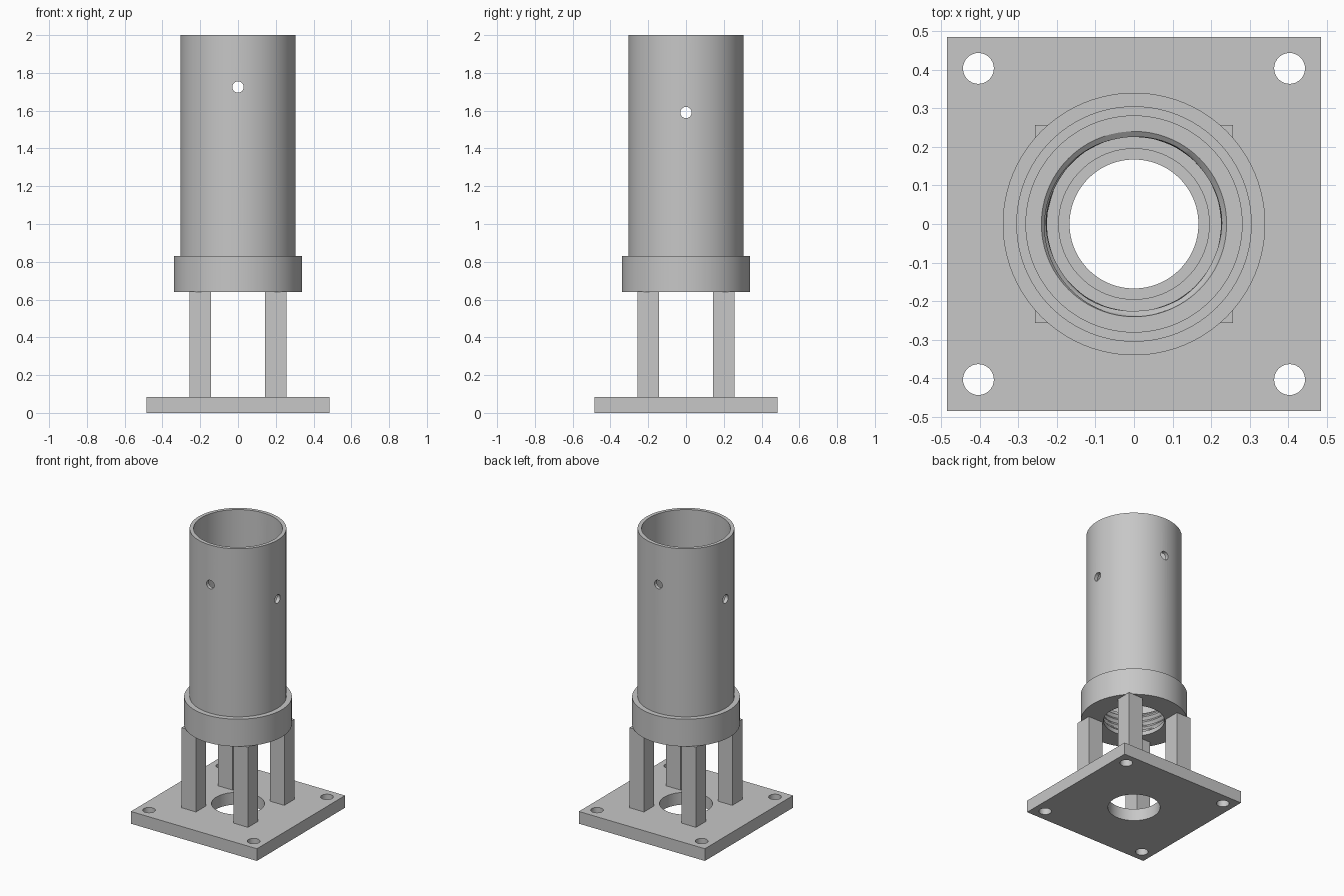
import bpy, bmesh
from math import sin, cos, pi, radians

if "Cube" in bpy.data.objects:
    bpy.data.objects.remove(bpy.data.objects["Cube"], do_unlink=True)

grey = bpy.data.materials.new("plain grey")
grey.use_nodes = True
colour = (0.57, 0.57, 0.57, 1)
grey.diffuse_color = colour
grey.node_tree.nodes["Principled BSDF"].inputs["Base Color"].default_value = colour


def box(name, size, centre):
    bpy.ops.mesh.primitive_cube_add(size=1, location=centre)
    ob = bpy.context.object
    ob.name, ob.scale = name, size
    bpy.ops.object.transform_apply(location=False, rotation=False, scale=True)
    ob.data.materials.append(grey)
    return ob


def drill(target, radius, depth, centre, rotation=(0, 0, 0), sides=32):
    """Cut a round hole through the target."""
    bpy.ops.mesh.primitive_cylinder_add(vertices=sides, radius=radius, depth=depth,
                                        location=centre, rotation=rotation)
    cutter = bpy.context.object
    cutter.name = "hole_cutter"
    mod = target.modifiers.new("hole", "BOOLEAN")
    mod.operation, mod.solver, mod.object = "DIFFERENCE", "EXACT", cutter
    bpy.context.view_layer.objects.active = target
    bpy.ops.object.modifier_apply(modifier=mod.name)
    bpy.data.objects.remove(cutter, do_unlink=True)


def smooth(ob):
    bpy.ops.object.select_all(action="DESELECT")
    ob.select_set(True)
    bpy.context.view_layer.objects.active = ob
    bpy.ops.object.shade_smooth_by_angle(angle=radians(25))


# Base plate with a centre opening and four bolt holes
plate = box("base_plate", (0.97, 0.97, 0.085), (0, 0, 0.0425))
drill(plate, 0.167, 0.4, (0, 0, 0.04), sides=96)
for sx in (-1, 1):
    for sy in (-1, 1):
        drill(plate, 0.04, 0.4, (sx * 0.403, sy * 0.403, 0.04))
smooth(plate)

# Four square legs
for sx, side in ((1, "left"), (-1, "right")):
    for sy, end in ((-1, "front"), (1, "back")):
        box(f"{end}_{side}_leg", (0.112, 0.112, 0.56), (sx * 0.2, sy * 0.2, 0.362))

# Collar and tube in one turned body; the socket between lip and ledge is threaded
SEGMENTS, PITCH, STEPS, TURNS = 96, 0.036, 6, 4
LIP, LEDGE, MINOR, MAJOR = 0.67, 0.83, 0.225, 0.24


def thread_radius(z, angle):
    phase = (z / PITCH - angle / (2 * pi)) % 1
    return MINOR + (MAJOR - MINOR) * abs(2 * phase - 1)


outside = [(0.195, 0.64), (0.34, 0.64), (0.34, LEDGE), (0.305, LEDGE),
           (0.305, 2.0), (0.28, 2.0), (0.28, LEDGE), (MAJOR, LEDGE)]
rows = STEPS * TURNS
thread = [(None, LEDGE - 0.01 - i * (LEDGE - LIP - 0.01) / rows) for i in range(rows + 1)]
profile = outside + thread + [(MINOR, LIP), (0.195, LIP)]

bm = bmesh.new()
rings = []
for r, z in profile:
    ring = []
    for k in range(SEGMENTS):
        a = 2 * pi * k / SEGMENTS
        radius = r or thread_radius(z, a)
        ring.append(bm.verts.new((radius * cos(a), radius * sin(a), z)))
    rings.append(ring)
for lower, upper in zip(rings, rings[1:] + rings[:1]):
    for k in range(SEGMENTS):
        n = (k + 1) % SEGMENTS
        bm.faces.new((lower[k], lower[n], upper[n], upper[k]))
bmesh.ops.recalc_face_normals(bm, faces=bm.faces)
mesh = bpy.data.meshes.new("tube_and_collar")
bm.to_mesh(mesh)
bm.free()
tube = bpy.data.objects.new("tube_and_collar", mesh)
bpy.context.collection.objects.link(tube)
mesh.materials.append(grey)

# Two crossing pin holes at different heights
drill(tube, 0.03, 1, (0, 0, 1.725), (pi / 2, 0, 0))
drill(tube, 0.03, 1, (0, 0, 1.59), (0, pi / 2, 0))
smooth(tube)
